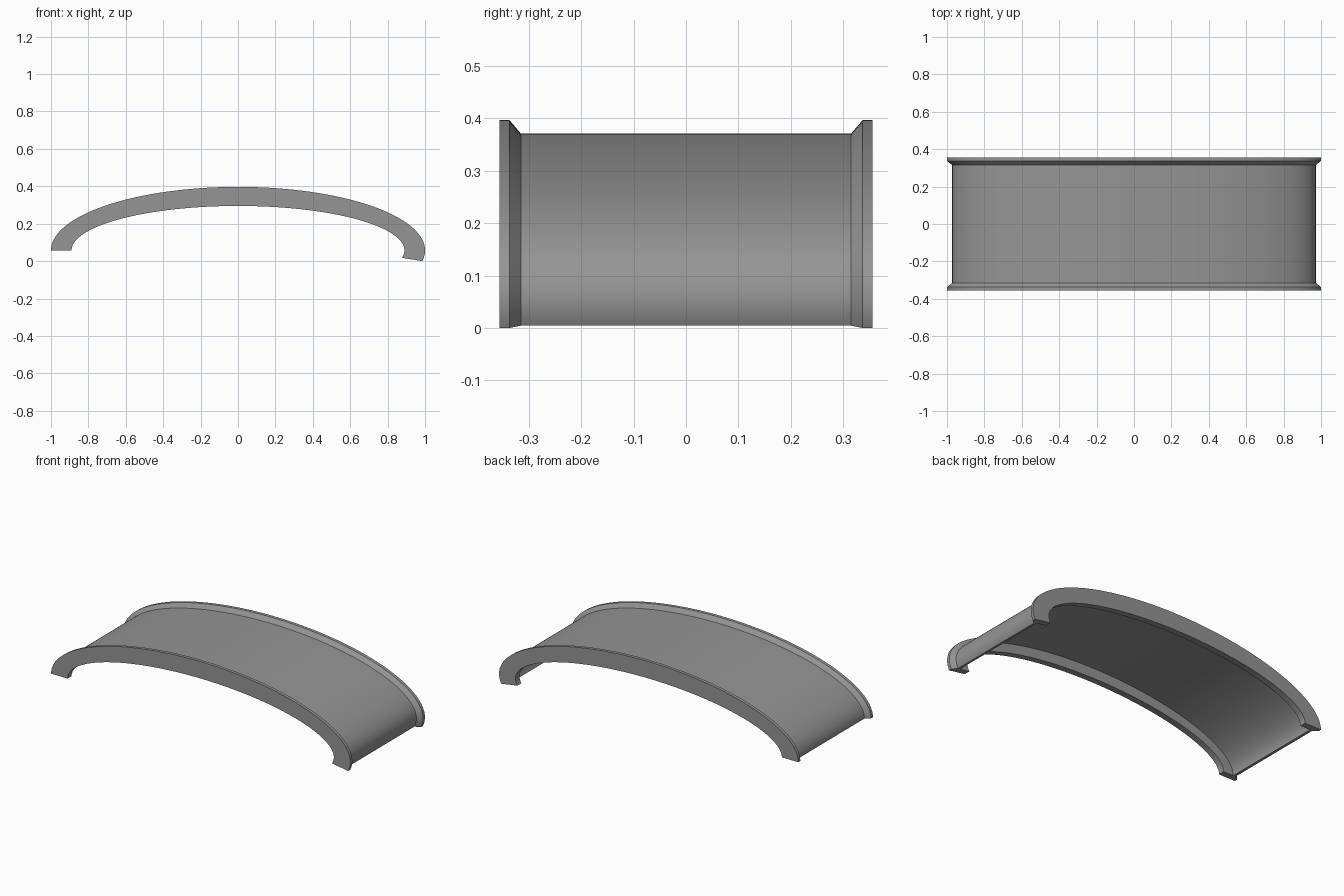
import bpy, bmesh, math

if "Cube" in bpy.data.objects:
    bpy.data.objects.remove(bpy.data.objects["Cube"])

SEGMENTS = 96
CENTRE_Z, HALF_WIDTH, RISE = 0.057, 1.0, 0.34
T_START, T_END = -0.168, math.pi   # right end curls a little lower than the left


def arch_point(t, depth, y):
    """Point on the elliptical arch, 'depth' inside its outer curve."""
    return ((HALF_WIDTH - 1.08 * depth) * math.cos(t), y,
            CENTRE_Z + (RISE - depth) * math.sin(t))


def sweep_arch(name, profile):
    """Sweep a closed (y, depth) profile along the arch and cap both ends."""
    bm = bmesh.new()
    rings = []
    for i in range(SEGMENTS + 1):
        t = T_START + (T_END - T_START) * i / SEGMENTS
        rings.append([bm.verts.new(arch_point(t, d, y)) for y, d in profile])
    n = len(profile)
    for a, b in zip(rings, rings[1:]):
        for k in range(n):
            m = (k + 1) % n
            bm.faces.new((a[k], a[m], b[m], b[k]))
    bm.faces.new(rings[0])
    bm.faces.new(list(reversed(rings[-1])))
    bmesh.ops.recalc_face_normals(bm, faces=bm.faces)
    mesh = bpy.data.meshes.new(name)
    bm.to_mesh(mesh)
    bm.free()
    ob = bpy.data.objects.new(name, mesh)
    bpy.context.collection.objects.link(ob)
    bpy.ops.object.select_all(action='DESELECT')
    ob.select_set(True)
    bpy.context.view_layer.objects.active = ob
    bpy.ops.object.shade_smooth_by_angle(angle=math.radians(25))
    return ob


# Half cross-section: thin plate, rim chamfered outside, square flange inside
half = [(0.315, 0.026), (0.337, 0.0), (0.356, 0.0), (0.356, 0.102),
        (0.318, 0.102), (0.318, 0.041)]
mirrored = [(-y, d) for y, d in reversed(half)]
band = sweep_arch("flanged_arch_band", half + mirrored)

# Dark grey finish
grey = bpy.data.materials.new("dark_grey")
grey.diffuse_color = (0.3, 0.3, 0.3, 1)
grey.use_nodes = True
grey.node_tree.nodes["Principled BSDF"].inputs["Base Color"].default_value = grey.diffuse_color
band.data.materials.append(grey)
